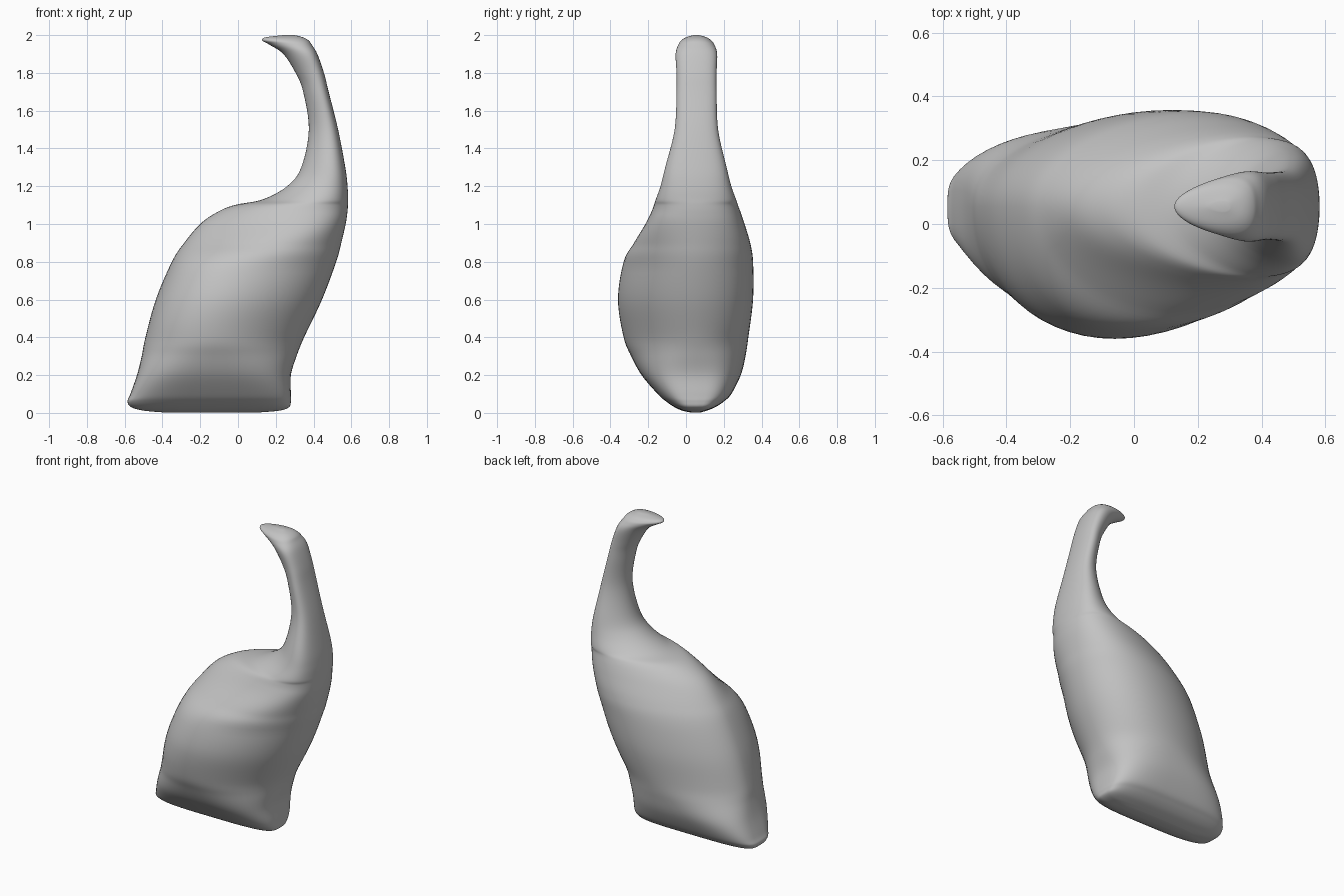
import bpy, bmesh, math

if "Cube" in bpy.data.objects:
    bpy.data.objects.remove(bpy.data.objects["Cube"])

# Outline of the form by height: z, left x, right x, front y, back y
KEYS = [
    (0.003, -0.40, 0.12, 0.02, 0.08), (0.012, -0.50, 0.22, -0.02, 0.11),
    (0.03, -0.565, 0.27, -0.06, 0.155), (0.06, -0.585, 0.28, -0.105, 0.20),
    (0.10, -0.57, 0.28, -0.15, 0.24), (0.20, -0.535, 0.28, -0.235, 0.29),
    (0.30, -0.51, 0.31, -0.29, 0.315), (0.40, -0.49, 0.35, -0.33, 0.33),
    (0.60, -0.435, 0.445, -0.36, 0.355), (0.80, -0.35, 0.52, -0.33, 0.355),
    (0.90, -0.285, 0.547, -0.275, 0.34), (1.00, -0.20, 0.57, -0.215, 0.31),
    (1.06, -0.115, 0.579, -0.185, 0.29), (1.10, -0.02, 0.582, -0.17, 0.275),
    (1.13, 0.13, 0.582, -0.16, 0.265), (1.20, 0.26, 0.58, -0.135, 0.24),
    (1.30, 0.335, 0.568, -0.11, 0.215), (1.50, 0.375, 0.53, -0.06, 0.17),
    (1.70, 0.345, 0.48, -0.05, 0.162), (1.80, 0.305, 0.455, -0.05, 0.162),
    (1.90, 0.24, 0.42, -0.055, 0.165), (1.95, 0.165, 0.39, -0.04, 0.15),
    (1.972, 0.128, 0.373, -0.025, 0.133), (1.988, 0.145, 0.345, 0.0, 0.11),
    (2.0, 0.24, 0.30, 0.04, 0.07),
]
SIDES, STEPS = 64, 6


def spline(a, b, c, d, t):
    return tuple(0.5 * (2 * q + (r - p) * t + (2 * p - 5 * q + 4 * r - s) * t * t
                        + (3 * q - p - 3 * r + s) * t ** 3)
                 for p, q, r, s in zip(a, b, c, d))


def ramp(z, lo, hi):
    t = min(1, max(0, (z - lo) / (hi - lo)))
    return t * t * (3 - 2 * t)


def section(z, xl, xr, yf, yb):
    """Closed rounded outline: boxy at the foot, oval above, skewed peaks."""
    cx, hx = (xl + xr) / 2, (xr - xl) / 2
    cy = 0.055
    power = 2 / (2 + 1.8 * (1 - ramp(z, 0.0, 0.4)))
    body = ramp(z, 0.1, 0.5)
    neck = ramp(z, 0.75, 1.05)
    front = hx * (-0.15 * body * (1 - neck) + 0.3 * neck)
    back = hx * (0.18 * body * (1 - neck) + 0.3 * neck)
    pts = []
    for i in range(SIDES):
        a = 2 * math.pi * i / SIDES
        c, s = math.cos(a), math.sin(a)
        u = math.copysign(abs(c) ** power, c)
        v = abs(s) ** power
        shift = (back if s > 0 else front) * s * s
        y = cy + v * ((yb - cy) if s > 0 else (yf - cy))
        pts.append((cx + hx * u + shift, y, z))
    return pts


# Smoothly interpolated rows between the outline heights
rows = []
for i in range(len(KEYS) - 1):
    a, d = KEYS[max(i - 1, 0)], KEYS[min(i + 2, len(KEYS) - 1)]
    for k in range(STEPS):
        rows.append(spline(a, KEYS[i], KEYS[i + 1], d, k / STEPS))
rows.append(KEYS[-1])

# Single flowing body, neck and beak
bm = bmesh.new()
rings = [[bm.verts.new(p) for p in section(*r)] for r in rows]
for lower, upper in zip(rings, rings[1:]):
    for i in range(SIDES):
        j = (i + 1) % SIDES
        bm.faces.new((lower[i], lower[j], upper[j], upper[i]))
bm.faces.new(rings[0][::-1])
bm.faces.new(rings[-1])
bmesh.ops.recalc_face_normals(bm, faces=bm.faces)
for f in bm.faces:
    f.smooth = True
mesh = bpy.data.meshes.new("bird_body")
bm.to_mesh(mesh)
bm.free()
bird = bpy.data.objects.new("bird_body", mesh)
bpy.context.collection.objects.link(bird)

# Plain grey finish
grey = bpy.data.materials.new("light_grey")
grey.diffuse_color = (0.55, 0.55, 0.55, 1)
grey.use_nodes = True
grey.node_tree.nodes["Principled BSDF"].inputs["Base Color"].default_value = grey.diffuse_color
mesh.materials.append(grey)
